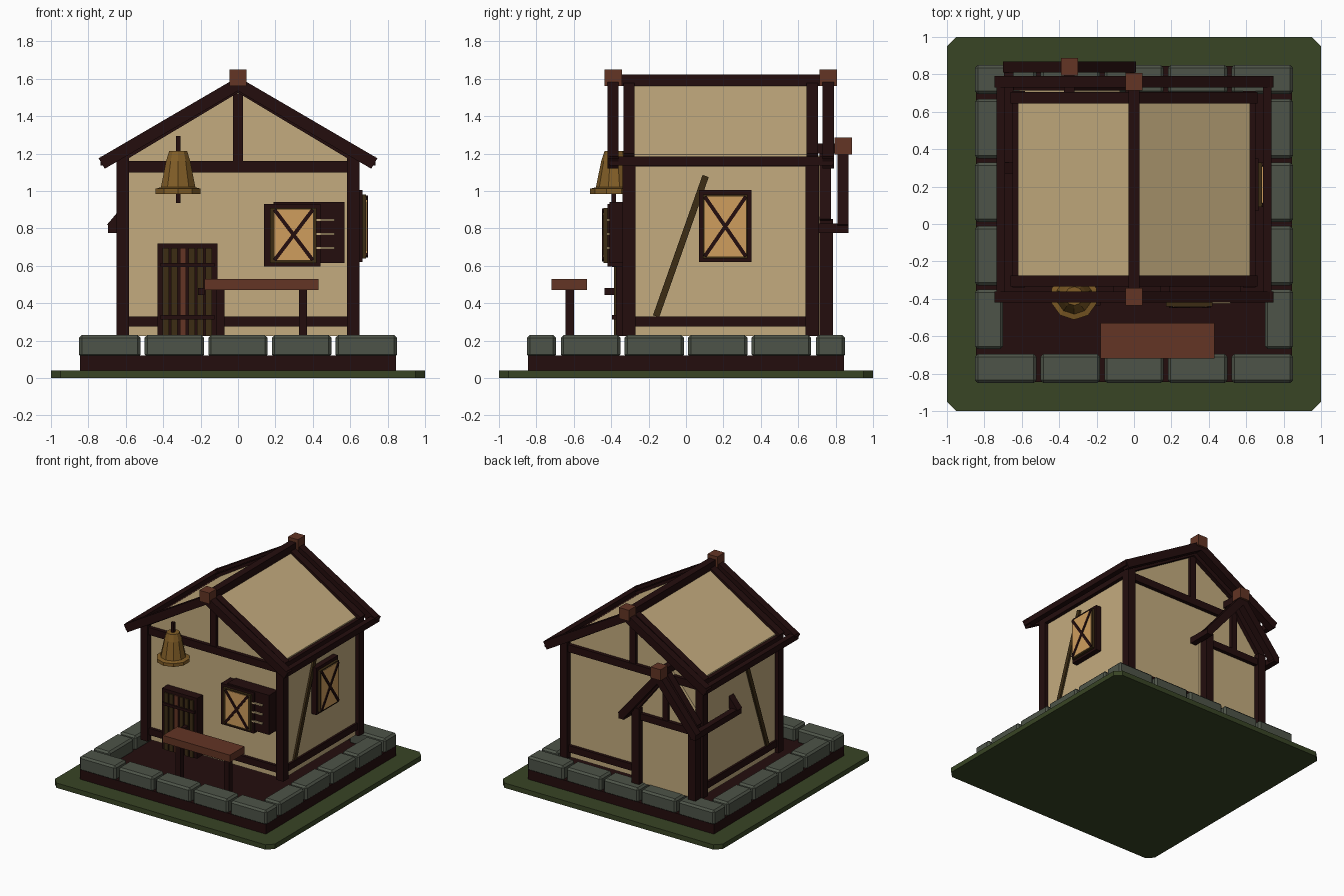
import bpy, bmesh, math
from mathutils import Vector

if "Cube" in bpy.data.objects:
    bpy.data.objects.remove(bpy.data.objects["Cube"])


def material(name, rgb):
    m = bpy.data.materials.new(name)
    m.diffuse_color = (*rgb, 1)
    m.use_nodes = True
    m.node_tree.nodes["Principled BSDF"].inputs["Base Color"].default_value = m.diffuse_color
    return m


DARK = material("dark timber", (0.017, 0.004, 0.004))
TAN = material("plaster", (0.55, 0.41, 0.21))
GREEN = material("grass", (0.04, 0.058, 0.018))
GREY = material("stone", (0.075, 0.088, 0.065))
RED = material("red wood", (0.125, 0.035, 0.018))
GOLD = material("brass", (0.22, 0.11, 0.02))
PANE = material("warm glass", (0.62, 0.34, 0.11))
OLIVE = material("olive wood", (0.045, 0.025, 0.007))


def finish(name, bm, mat):
    bmesh.ops.recalc_face_normals(bm, faces=bm.faces)
    me = bpy.data.meshes.new(name)
    bm.to_mesh(me)
    bm.free()
    me.materials.append(mat)
    ob = bpy.data.objects.new(name, me)
    bpy.context.collection.objects.link(ob)
    return ob


def slab(name, pts, d0, d1, axis, mat):
    """Extrude a 2D outline along an axis (x: outline is y,z; y: x,z; z: x,y)."""
    place = {'x': lambda a, b, d: (d, a, b),
             'y': lambda a, b, d: (a, d, b),
             'z': lambda a, b, d: (a, b, d)}[axis]
    bm = bmesh.new()
    lo = [bm.verts.new(place(a, b, d0)) for a, b in pts]
    hi = [bm.verts.new(place(a, b, d1)) for a, b in pts]
    bm.faces.new(lo)
    bm.faces.new(hi)
    n = len(pts)
    for i in range(n):
        j = (i + 1) % n
        bm.faces.new((lo[i], lo[j], hi[j], hi[i]))
    return finish(name, bm, mat)


def rect(a0, a1, b0, b1):
    return [(a0, b0), (a1, b0), (a1, b1), (a0, b1)]


def box(name, x0, x1, y0, y1, z0, z1, mat):
    return slab(name, rect(x0, x1, y0, y1), z0, z1, 'z', mat)


def strip(p, q, w):
    """Outline of a bar of width w from p to q."""
    p, q = Vector(p), Vector(q)
    d = (q - p).normalized() * w / 2
    s = Vector((-d.y, d.x))
    return [tuple(v) for v in (p + s, q + s, q - s, p - s)]


def chevron(cx, half, top, tip, t):
    """Outline of a pair of rafters, vertical thickness t."""
    slope = (top - tip) / half
    k = t * slope / (1 + slope * slope)      # square-cut ends
    zb = tip - t + slope * k
    return [(cx, top), (cx + half, tip), (cx + half - k, zb), (cx, top - t),
            (cx - half + k, zb), (cx - half, tip)]


def bevel(ob, w):
    m = ob.modifiers.new("bevel", 'BEVEL')
    m.width = w
    m.segments = 1


# ground and plinth
c = 0.95
slab("grass_base", [(-c, -1), (c, -1), (1, -c), (1, c), (c, 1), (-c, 1), (-1, c), (-1, -c)],
     0, 0.04, 'z', GREEN)
box("plinth", -0.845, 0.845, -0.845, 0.845, 0.04, 0.12, DARK)

# border stones
g = 0.011
for sy in (-1, 1):
    for i in range(5):
        x = -0.85 + 0.34 * i
        y0, y1 = sorted((sy * 0.85, sy * 0.695))
        bevel(box("border_stone", x + g * (i > 0), x + 0.34 - g * (i < 4), y0, y1, 0.11, 0.23, GREY), 0.015)
for sx in (-1, 1):
    for i in range(4):
        y = -0.68 + 0.34 * i
        x0, x1 = sorted((sx * 0.85, sx * 0.7))
        bevel(box("border_stone", x0, x1, y + g, y + 0.34 - g, 0.11, 0.23, GREY), 0.015)

# main house body with its plastered roof
slab("house_body", [(-0.62, 0.225), (0.62, 0.225), (0.62, 1.195), (0, 1.575), (-0.62, 1.195)],
     -0.30, 0.67, 'y', TAN)

# corner posts, sills and wall plates
for sx in (-1, 1):
    x0, x1 = sorted((sx * 0.583, sx * 0.65))
    for y in (-0.305, 0.675):
        box("corner_post", x0, x1, y - 0.035, y + 0.035, 0.225, 1.17, DARK)
    a, b = sorted((sx * 0.60, sx * 0.637))
    box("side_sill", a, b, -0.3, 0.67, 0.275, 0.33, DARK)
    box("side_plate", x0, x1, -0.34, 0.71, 1.13, 1.185, DARK)
    a, b = sorted((sx * 0.69, sx * 0.735))
    box("eave_purlin", a, b, -0.41, 0.785, 1.135, 1.185, DARK)
    # diagonal brace on the side wall
    a, b = sorted((sx * 0.61, sx * 0.635))
    slab("wall_brace", strip((-0.16, 0.33), (0.105, 1.08), 0.035), a, b, 'x', OLIVE)
for y in (-0.305, 0.675):
    box("gable_sill", -0.6, 0.6, y - 0.02, y + 0.02, 0.275, 0.33, DARK)
    box("gable_tie_beam", -0.62, 0.62, y - 0.025, y + 0.025, 1.10, 1.16, DARK)
    box("gable_king_post", -0.026, 0.026, y - 0.02, y + 0.02, 1.15, 1.52, DARK)
    slab("inner_rafters", chevron(0, 0.66, 1.595, 1.20, 0.07), y - 0.03, y + 0.03, 'y', DARK)
for y in (-0.39, 0.76):
    slab("outer_rafters", chevron(0, 0.745, 1.61, 1.175, 0.075), y - 0.03, y + 0.03, 'y', DARK)
    box("ridge_cap", -0.045, 0.045, y - 0.047, y + 0.047, 1.56, 1.65, RED)
box("ridge_beam", -0.03, 0.03, -0.4, 0.77, 1.56, 1.622, DARK)

# rear porch
px = -0.345
slab("porch_body", [(px - 0.27, 0.225), (px + 0.27, 0.225), (px + 0.27, 0.86), (px, 1.19), (px - 0.27, 0.86)],
     0.3, 0.74, 'y', TAN)
for s in (-1, 1):
    x = px + s * 0.255
    box("porch_post", x - 0.034, x + 0.034, 0.715, 0.785, 0.225, 0.85, DARK)
    x = px + s * 0.325
    box("porch_purlin", x - 0.025, x + 0.025, 0.27, 0.87, 0.775, 0.825, DARK)
box("porch_tie_beam", px - 0.27, px + 0.27, 0.72, 0.77, 0.755, 0.81, DARK)
box("porch_king_post", px - 0.025, px + 0.025, 0.72, 0.765, 0.8, 1.2, DARK)
box("porch_ridge", px - 0.028, px + 0.028, 0.3, 0.86, 1.2, 1.255, DARK)
slab("porch_inner_rafters", chevron(px, 0.3, 1.23, 0.85, 0.085), 0.715, 0.775, 'y', DARK)
for y in (0.30, 0.84):
    slab("porch_outer_rafters", chevron(px, 0.355, 1.245, 0.82, 0.095), y - 0.03, y + 0.03, 'y', DARK)
box("porch_ridge_cap", px - 0.045, px + 0.045, 0.795, 0.888, 1.195, 1.285, RED)

# front door
box("door_frame", -0.43, -0.11, -0.375, -0.29, 0.225, 0.72, DARK)
for i in range(6):
    x = -0.403 + i * 0.046
    box("door_plank", x, x + 0.034, -0.384, -0.37, 0.225, 0.695, RED if i == 2 else OLIVE)
for z in (0.325, 0.605):
    box("door_strap", -0.415, -0.125, -0.395, -0.37, z - 0.011, z + 0.011, DARK)
box("door_knob", -0.215, -0.18, -0.435, -0.385, 0.445, 0.48, DARK)


# windows: frame, sash, pane and crossed bars, growing outward from the wall
def window(name, axis, out, wall, f, s, p):
    def layer(part, r, d0, d1, mat):
        slab(name + part, r, *sorted((wall + out * d0, wall + out * d1)), axis, mat)
    d = f[4]
    layer("_frame", rect(*f[:4]), -0.01, d, DARK)
    layer("_sash", rect(*s), d - 0.005, d + 0.02, OLIVE)
    layer("_pane", rect(*p), d + 0.015, d + 0.024, PANE)
    for q in ((p[0], p[2], p[1], p[3]), (p[0], p[3], p[1], p[2])):
        layer("_cross_bar", strip(q[:2], q[2:], 0.02), d + 0.02, d + 0.03, DARK)


window("front_window", 'y', -1, -0.30, (0.14, 0.44, 0.595, 0.93, 0.12),
       (0.17, 0.42, 0.615, 0.91), (0.195, 0.4, 0.63, 0.9))
window("side_window", 'x', 1, 0.62, (0.07, 0.35, 0.62, 1.005, 0.045),
       (0.09, 0.33, 0.64, 0.98), (0.1, 0.32, 0.65, 0.97))
# louvred shutter beside the front window
box("shutter", 0.19, 0.57, -0.41, -0.29, 0.615, 0.94, DARK)
for z in (0.695, 0.77, 0.845):
    box("shutter_slat", 0.415, 0.515, -0.424, -0.40, z - 0.006, z + 0.006, TAN)

# bench
box("bench_seat", -0.18, 0.43, -0.72, -0.53, 0.47, 0.53, RED)
for x in (-0.095, 0.348):
    box("bench_leg", x - 0.022, x + 0.022, -0.645, -0.6, 0.12, 0.48, DARK)

# hanging bell
bm = bmesh.new()
rings = []
for r, z in ((0.127, 0.985), (0.127, 1.012), (0.097, 1.02), (0.068, 1.16), (0.05, 1.215)):
    rings.append([bm.verts.new((-0.32 + r * math.cos(math.pi * (i + 0.5) / 5),
                                -0.385 + r * math.sin(math.pi * (i + 0.5) / 5), z)) for i in range(10)])
bm.faces.new(rings[0])
bm.faces.new(rings[-1])
for a, b in zip(rings, rings[1:]):
    for i in range(10):
        j = (i + 1) % 10
        bm.faces.new((a[i], a[j], b[j], b[i]))
finish("bell", bm, GOLD)
box("bell_rod", -0.332, -0.308, -0.397, -0.373, 0.935, 1.295, DARK)
